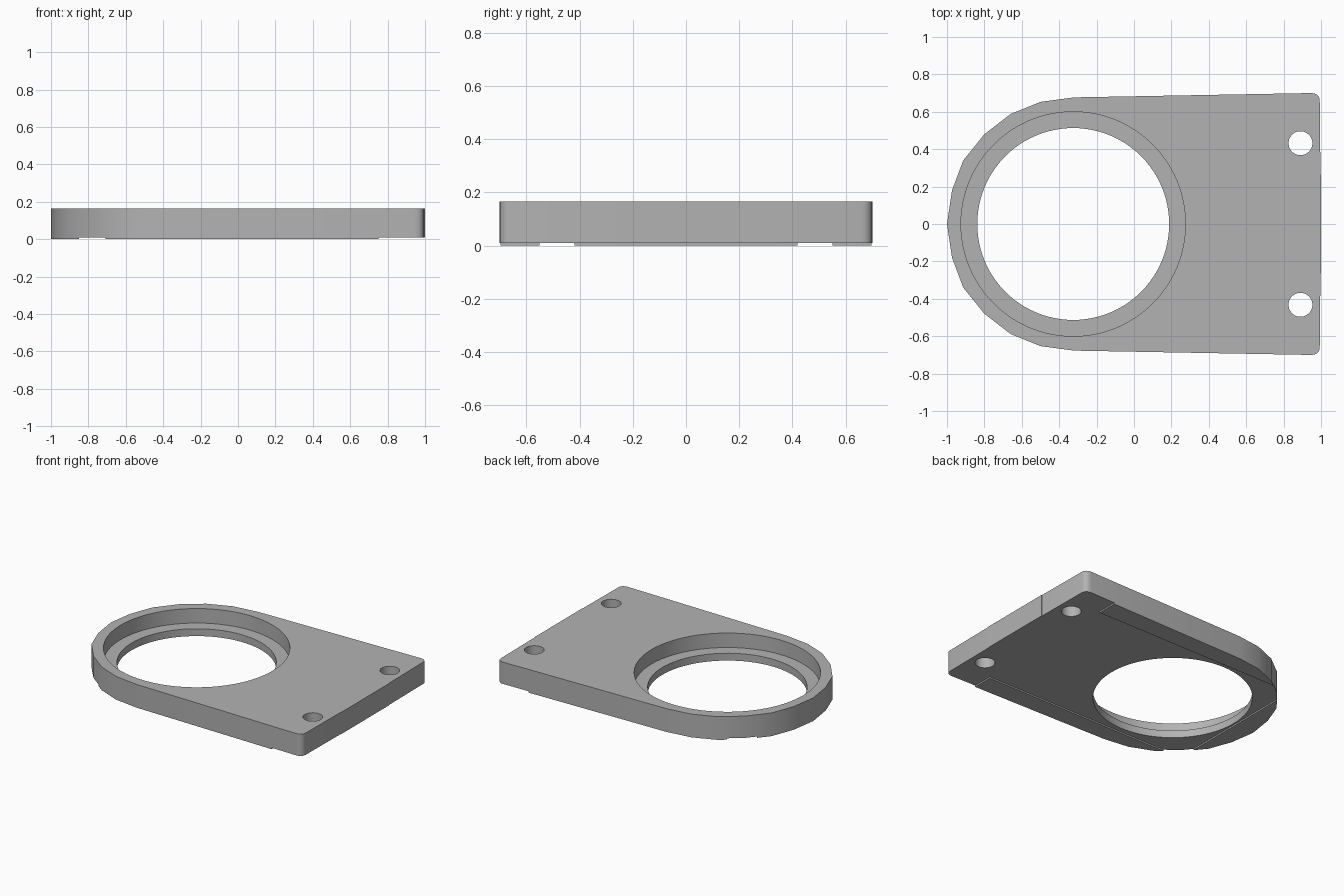
import bpy, bmesh, math
from mathutils import Vector

cube = bpy.data.objects.get("Cube")
if cube:
    bpy.data.objects.remove(cube, do_unlink=True)

TOP, BASE = 0.165, 0.01
RING_X, POCKET_R, HOLE_R, LEDGE_Z = -0.325, 0.6, 0.513, 0.062

grey = bpy.data.materials.new("plain_grey")
grey.use_nodes = True
colour = (0.45, 0.45, 0.45, 1)
grey.diffuse_color = colour
grey.node_tree.nodes["Principled BSDF"].inputs["Base Color"].default_value = colour

# Half outline from the rounded nose to the straight end, mirrored across y
half = [(-1, 0), (-0.973, 0.18), (-0.913, 0.34), (-0.8, 0.48), (-0.66, 0.588),
        (-0.5, 0.653), (-0.32, 0.677), (0.945, 0.7), (0.965, 0.698),
        (0.98, 0.69), (0.99, 0.677), (0.993, 0.66), (0.997, 0.265), (1, 0.265)]
outline = half + [(x, -y) for x, y in reversed(half[1:])]


def slab(name, z0, z1, cuts=()):
    """Extrude the outline, keeping only what lies beyond each (point, normal) cut."""
    bm = bmesh.new()
    bm.faces.new([bm.verts.new((x, y, z0)) for x, y in outline])
    for point, normal in cuts:
        bmesh.ops.bisect_plane(bm, geom=bm.verts[:] + bm.edges[:] + bm.faces[:],
                               plane_co=point, plane_no=normal, clear_inner=True)
    result = bmesh.ops.extrude_face_region(bm, geom=bm.faces[:])
    moved = [g for g in result["geom"] if isinstance(g, bmesh.types.BMVert)]
    bmesh.ops.translate(bm, verts=moved, vec=Vector((0, 0, z1 - z0)))
    bmesh.ops.recalc_face_normals(bm, faces=bm.faces[:])
    mesh = bpy.data.meshes.new(name)
    bm.to_mesh(mesh)
    bm.free()
    obj = bpy.data.objects.new(name, mesh)
    bpy.context.collection.objects.link(obj)
    mesh.materials.append(grey)
    return obj


def drill(target, x, y, radius, z0, z1, sides):
    """Cut a vertical round hole and discard the cutter."""
    bpy.ops.mesh.primitive_cylinder_add(vertices=sides, radius=radius, depth=z1 - z0,
                                        location=(x, y, (z0 + z1) / 2))
    cutter = bpy.context.object
    cutter.hide_render = True
    cutter.data.materials.append(grey)
    mod = target.modifiers.new("hole", "BOOLEAN")
    mod.operation, mod.solver, mod.object = "DIFFERENCE", "EXACT", cutter
    bpy.context.view_layer.objects.active = target
    bpy.ops.object.modifier_apply(modifier=mod.name)
    bpy.data.objects.remove(cutter, do_unlink=True)


# Plate with a stepped round opening and two screw holes
plate = slab("mounting_plate", BASE, TOP)
drill(plate, RING_X, 0, POCKET_R, LEDGE_Z, TOP + 1, 96)
drill(plate, RING_X, 0, HOLE_R, -1, 1, 96)
for side in (1, -1):
    drill(plate, 0.89, side * 0.432, 0.064, -1, 1, 32)

# Shallow raised pads under the nose and both long edges
parts = [plate, slab("nose_pad", 0, BASE, [((-0.85, 0, 0), (-1, 0, 0))])]
for side, name in ((1, "back_edge_pad"), (-1, "front_edge_pad")):
    parts.append(slab(name, 0, BASE, [((0, side * 0.55, 0), (0, side, 0)),
                                      ((0.75, 0, 0), (-1, 0, 0))]))

# Smooth curved walls, sharp rims
bpy.ops.object.select_all(action="DESELECT")
for obj in parts:
    obj.select_set(True)
bpy.context.view_layer.objects.active = plate
bpy.ops.object.shade_smooth_by_angle(angle=math.radians(30))
